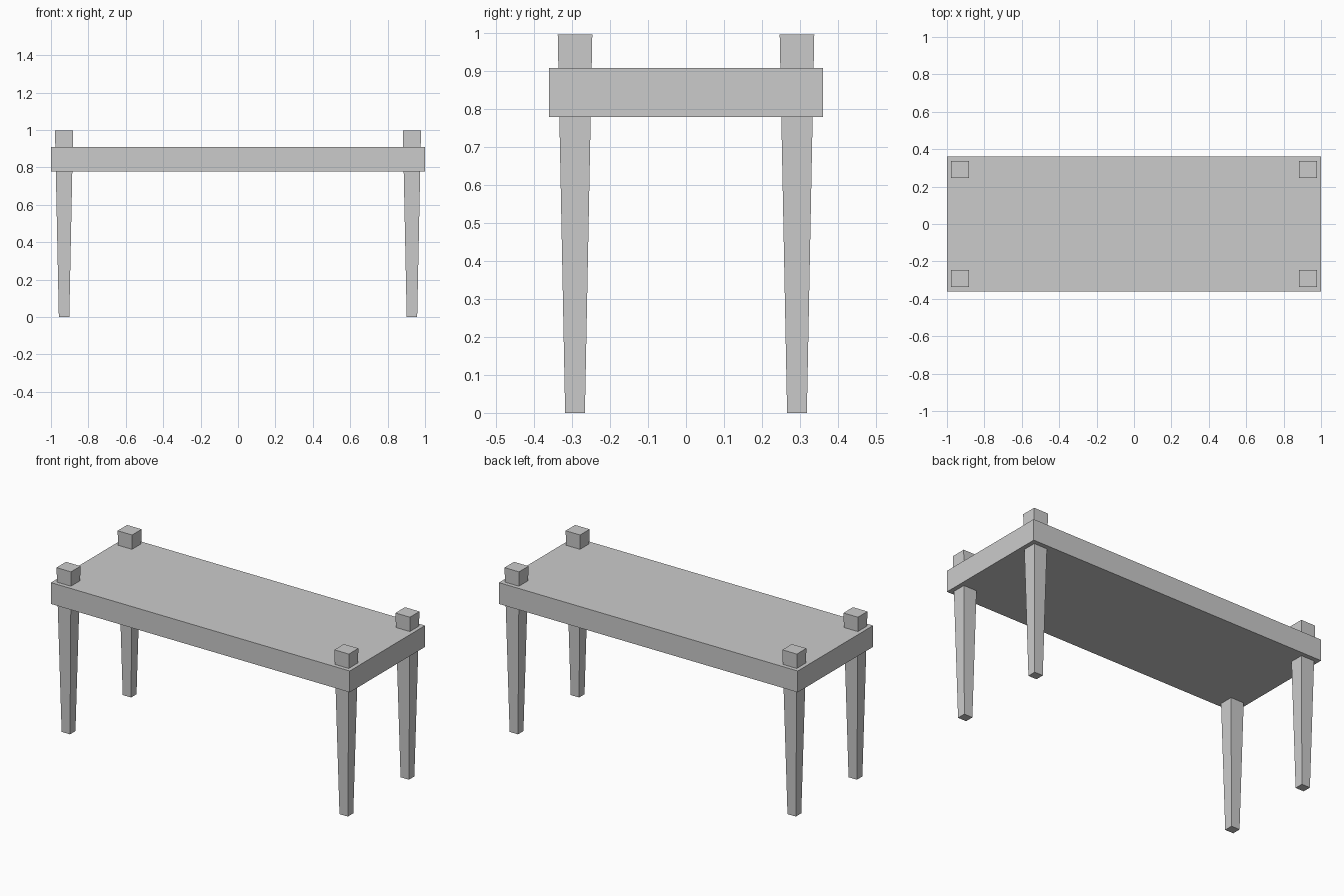
import bpy
import bmesh

if "Cube" in bpy.data.objects:
    bpy.data.objects.remove(bpy.data.objects["Cube"])


def tapered_box(name, centre, bottom, top, z0, z1):
    """Box whose half sizes go from bottom (x, y) at z0 to top (x, y) at z1."""
    bm = bmesh.new()
    bmesh.ops.create_cube(bm, size=2)
    for v in bm.verts:
        half, z = (top, z1) if v.co.z > 0 else (bottom, z0)
        v.co = (v.co.x * half[0], v.co.y * half[1], z)
    mesh = bpy.data.meshes.new(name)
    bm.to_mesh(mesh)
    bm.free()
    obj = bpy.data.objects.new(name, mesh)
    obj.location = (centre[0], centre[1], 0)
    bpy.context.collection.objects.link(obj)
    return obj


# Thick rectangular slab
tapered_box("table_top", (0, 0), (1, 0.36), (1, 0.36), 0.779, 0.908)

# Four tapered legs passing up through the slab
for side, sx in (("left", -1), ("right", 1)):
    for end, sy in (("front", -1), ("back", 1)):
        tapered_box(f"{end}_{side}_leg", (sx * 0.93, sy * 0.292),
                    (0.028, 0.026), (0.0485, 0.0455), 0, 0.996)
